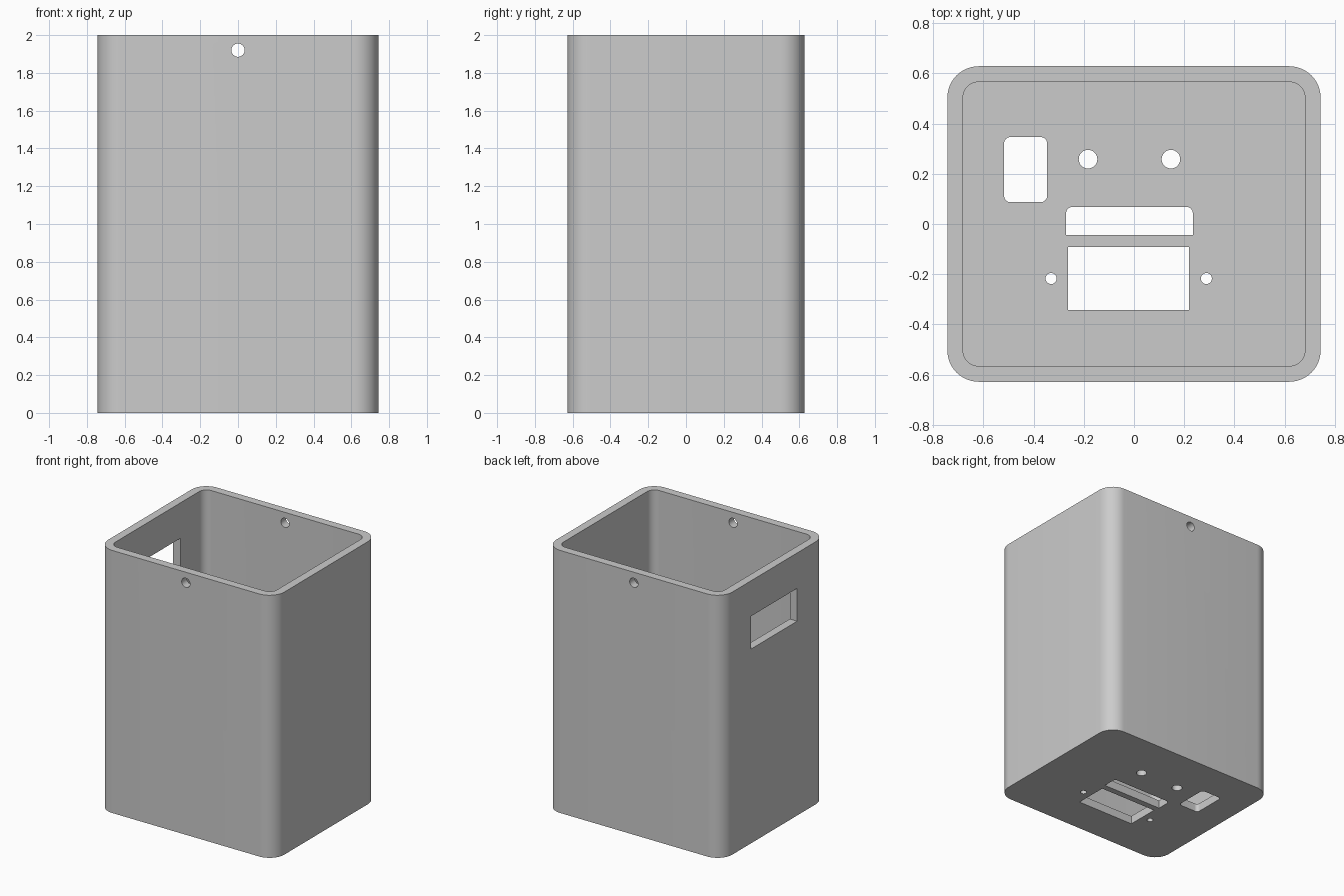
import bpy
import bmesh
from math import sin, cos, pi
from mathutils import Matrix, Vector

cube = bpy.data.objects.get("Cube")
if cube:
    bpy.data.objects.remove(cube, do_unlink=True)

HEIGHT, WALL = 2.0, 0.0625
HALF_X, HALF_Y, RADIUS = 0.743, 0.628, 0.125

grey = bpy.data.materials.new("light grey plastic")
grey.use_nodes = True
colour = (0.6, 0.6, 0.6, 1)
grey.diffuse_color = colour
grey.node_tree.nodes["Principled BSDF"].inputs["Base Color"].default_value = colour


def rounded_rect(x0, x1, y0, y1, top_r=0, bottom_r=0, steps=12):
    """Counter-clockwise outline, with separate radii for its +y and -y corners."""
    corners = [(x1, y1, -1, -1, top_r), (x0, y1, 1, -1, top_r),
               (x0, y0, 1, 1, bottom_r), (x1, y0, -1, 1, bottom_r)]
    points = []
    for quarter, (x, y, sx, sy, r) in enumerate(corners):
        for i in range(steps + 1 if r else 1):
            a = (quarter + i / steps) * pi / 2
            points.append((x + sx * r + r * cos(a), y + sy * r + r * sin(a)) if r else (x, y))
    return points


def circle(x, y, r, steps=32):
    return [(x + r * cos(2 * pi * i / steps), y + r * sin(2 * pi * i / steps))
            for i in range(steps)]


def prism(name, outline, z0, z1, matrix=Matrix()):
    """Extrude an outline from z0 to z1, then place it by the matrix."""
    bm = bmesh.new()
    face = bm.faces.new([bm.verts.new((x, y, z0)) for x, y in outline])
    top = bmesh.ops.extrude_face_region(bm, geom=[face])["geom"]
    bmesh.ops.translate(bm, vec=Vector((0, 0, z1 - z0)),
                        verts=[v for v in top if isinstance(v, bmesh.types.BMVert)])
    bmesh.ops.recalc_face_normals(bm, faces=bm.faces)
    bm.transform(matrix)
    mesh = bpy.data.meshes.new(name)
    bm.to_mesh(mesh)
    bm.free()
    mesh.materials.append(grey)
    obj = bpy.data.objects.new(name, mesh)
    bpy.context.scene.collection.objects.link(obj)
    return obj


# Box body and the cavity that leaves a floor and four walls
housing = prism("housing", rounded_rect(-HALF_X, HALF_X, -HALF_Y, HALF_Y, RADIUS, RADIUS),
                0, HEIGHT)
ix, iy, ir = HALF_X - WALL, HALF_Y - WALL, RADIUS - WALL
cutters = [prism("cavity_cutter", rounded_rect(-ix, ix, -iy, iy, ir, ir), WALL, HEIGHT + 0.1)]

# Openings in the floor
floor_openings = {
    "power_inlet": rounded_rect(-0.517, -0.346, 0.087, 0.346, 0.025, 0.025),
    "upper_slot": rounded_rect(-0.27, 0.234, -0.044, 0.068, 0.025),
    "socket": rounded_rect(-0.262, 0.219, -0.342, -0.091),
    "left_button": circle(0.147, 0.258, 0.037),
    "right_button": circle(-0.183, 0.258, 0.037),
    "left_screw": circle(0.288, -0.217, 0.022),
    "right_screw": circle(-0.33, -0.217, 0.022),
}
for name, outline in floor_openings.items():
    cutters.append(prism(name + "_cutter", outline, -0.1, WALL + 0.1))

# Screw hole through the front and back walls near the rim
along_y = Matrix.Translation((0, 0, 1.92)) @ Matrix.Rotation(pi / 2, 4, "X")
cutters.append(prism("rim_hole_cutter", circle(0, 0, 0.035), -1, 1, along_y))

# Rectangular window in the right wall
cutters.append(prism("window_cutter", rounded_rect(-0.9, -0.7 + WALL, -0.277, 0.277), 1.48, 1.73))

bpy.context.view_layer.objects.active = housing
housing.select_set(True)
for cutter in cutters:
    mod = housing.modifiers.new(cutter.name, "BOOLEAN")
    mod.operation = "DIFFERENCE"
    mod.solver = "EXACT"
    mod.object = cutter
    bpy.ops.object.modifier_apply(modifier=mod.name)
    bpy.data.objects.remove(cutter, do_unlink=True)

bpy.ops.object.shade_smooth_by_angle()
